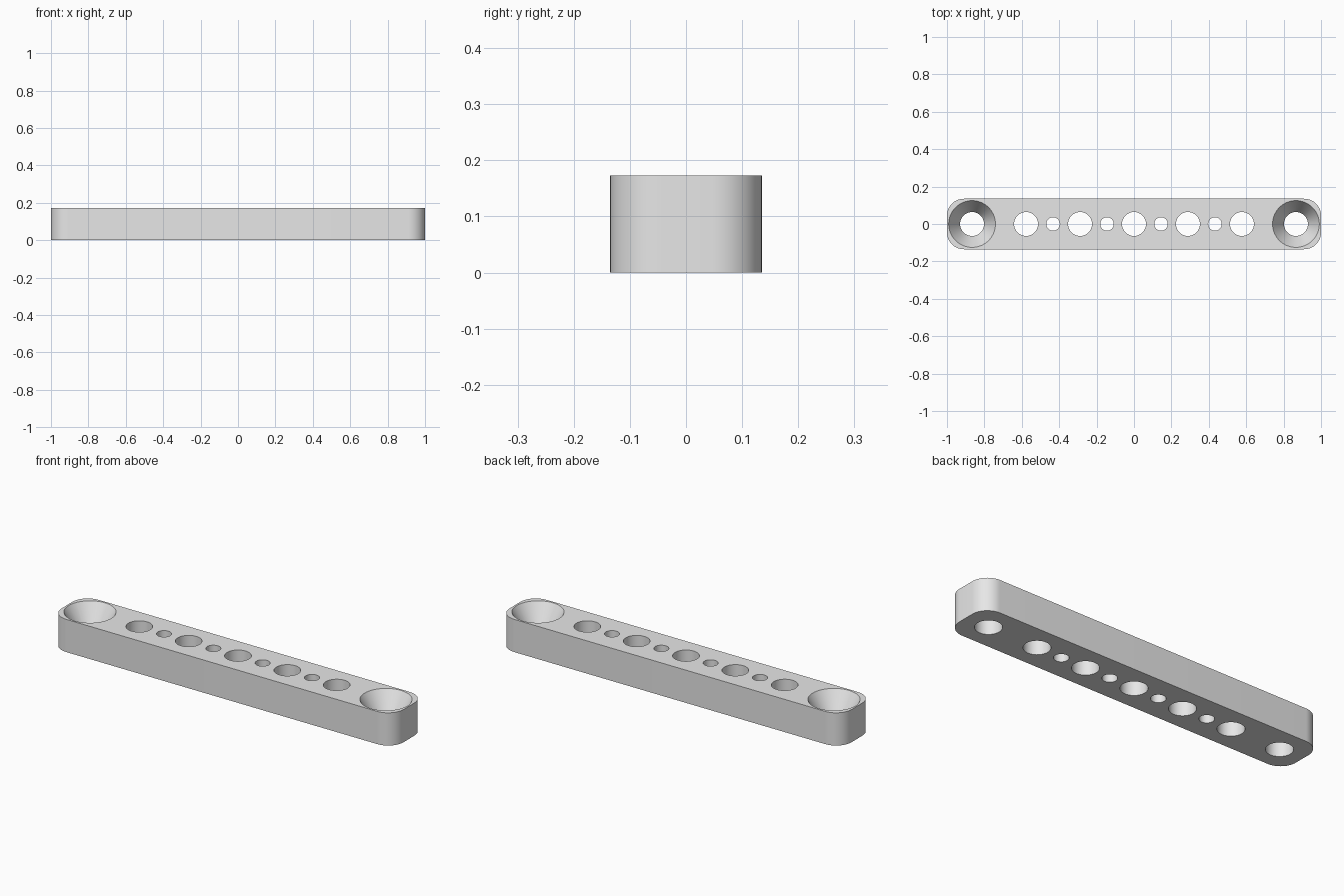
import bpy, bmesh, math

old = bpy.data.objects.get("Cube")
if old:
    bpy.data.objects.remove(old, do_unlink=True)

LENGTH, WIDTH, HEIGHT = 2.0, 0.27, 0.173
CORNER = 0.09
PITCH = 0.1443          # distance between neighbouring holes
BIG, SMALL, SINK = 0.064, 0.036, 0.125
SINK_START = 0.07       # height where the countersink opens out
OVER = 0.02             # cutters run past the bar faces
SIDES = 64

grey = bpy.data.materials.new("plain_grey")
grey.use_nodes = True
grey.diffuse_color = (0.8, 0.8, 0.8, 1)
grey.node_tree.nodes["Principled BSDF"].inputs["Base Color"].default_value = (0.8, 0.8, 0.8, 1)


def make_object(name, bm):
    bmesh.ops.recalc_face_normals(bm, faces=bm.faces)
    mesh = bpy.data.meshes.new(name)
    bm.to_mesh(mesh)
    bm.free()
    mesh.materials.append(grey)
    obj = bpy.data.objects.new(name, mesh)
    bpy.context.collection.objects.link(obj)
    return obj


def turned_plug(bm, x, profile):
    """Solid of revolution around a vertical axis at x."""
    rings = []
    for r, z in profile:
        angles = [math.tau * i / SIDES for i in range(SIDES)]
        rings.append([bm.verts.new((x + r * math.cos(a), r * math.sin(a), z)) for a in angles])
    for low, high in zip(rings, rings[1:]):
        for i in range(SIDES):
            j = (i + 1) % SIDES
            bm.faces.new((low[i], low[j], high[j], high[i]))
    bm.faces.new(rings[0][::-1])
    bm.faces.new(rings[-1])


# Bar with rounded vertical corners
bm = bmesh.new()
bmesh.ops.create_cube(bm, size=1)
for v in bm.verts:
    v.co = (v.co.x * LENGTH, v.co.y * WIDTH, (v.co.z + 0.5) * HEIGHT)
uprights = [e for e in bm.edges if abs(e.verts[0].co.z - e.verts[1].co.z) > HEIGHT / 2]
bmesh.ops.bevel(bm, geom=uprights, offset=CORNER, offset_type='OFFSET',
                segments=16, profile=0.5, affect='EDGES')
bar = make_object("drilled_bar", bm)

# Straight holes, alternating large and small
bm = bmesh.new()
for k in range(-4, 5):
    r = SMALL if k % 2 else BIG
    turned_plug(bm, k * PITCH, [(r, -OVER), (r, HEIGHT + OVER)])

# Countersunk holes at both ends
slope = (SINK - BIG) / (HEIGHT - SINK_START)
for k in (-6, 6):
    turned_plug(bm, k * PITCH, [(BIG, -OVER), (BIG, SINK_START),
                                (SINK + slope * OVER, HEIGHT + OVER)])
cutter = make_object("hole_cutter", bm)
cutter.hide_render = True

# Drill the bar, then drop the cutter
drill = bar.modifiers.new("drill_holes", 'BOOLEAN')
drill.operation = 'DIFFERENCE'
drill.solver = 'EXACT'
drill.object = cutter
bpy.ops.object.select_all(action='DESELECT')
bar.select_set(True)
bpy.context.view_layer.objects.active = bar
bpy.ops.object.modifier_apply(modifier=drill.name)
bpy.data.objects.remove(cutter, do_unlink=True)

bpy.ops.object.shade_smooth_by_angle(angle=math.radians(30))
